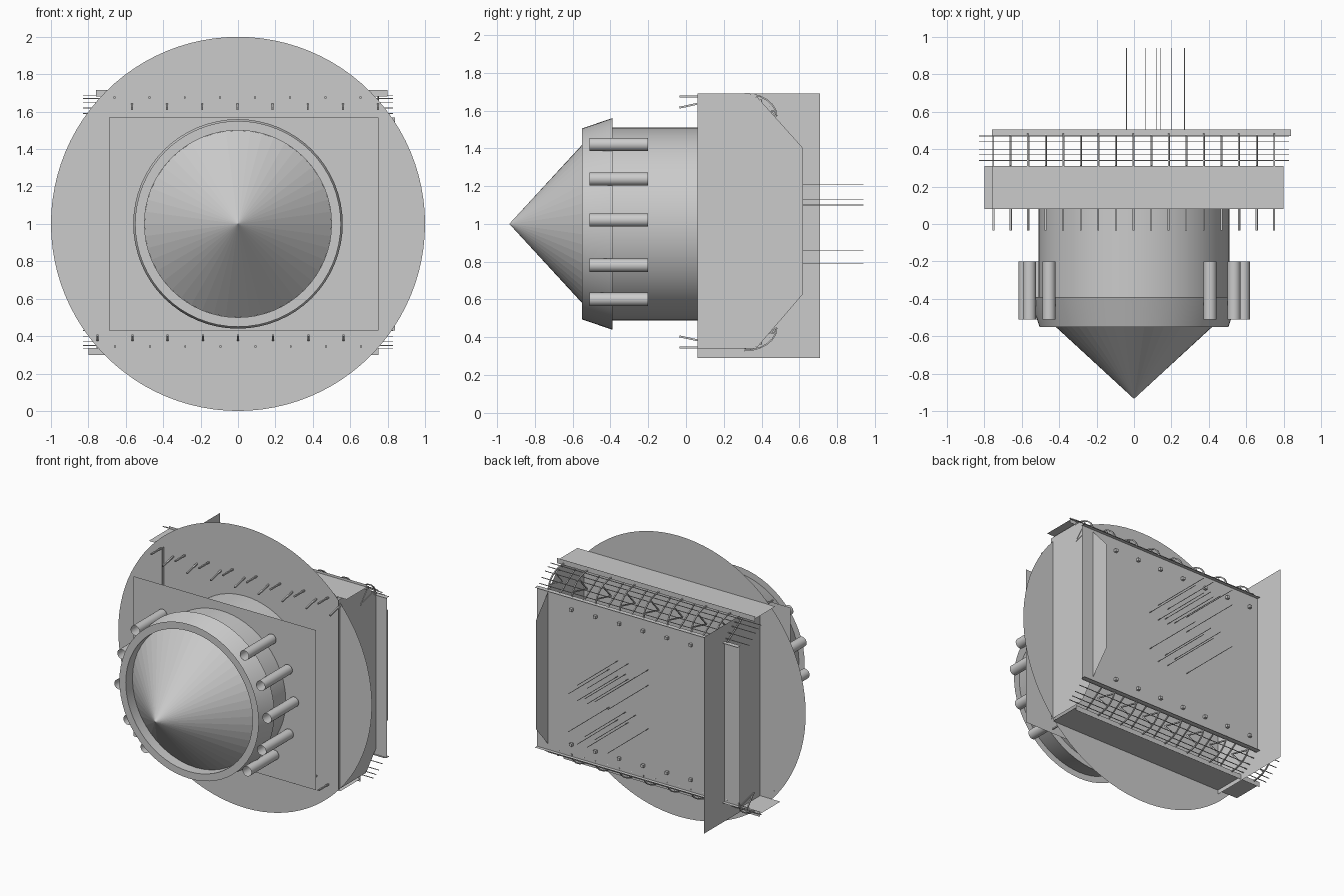
import bpy, bmesh, math
from mathutils import Vector

if "Cube" in bpy.data.objects:
    bpy.data.objects.remove(bpy.data.objects["Cube"])

grey = bpy.data.materials.new("plain_grey")
grey.diffuse_color = (0.6, 0.6, 0.6, 1)
grey.use_nodes = True
grey.node_tree.nodes["Principled BSDF"].inputs["Base Color"].default_value = grey.diffuse_color


def add(name, verts, faces, smooth=False):
    me = bpy.data.meshes.new(name)
    me.from_pydata(verts, [], faces)
    me.materials.append(grey)
    ob = bpy.data.objects.new(name, me)
    bpy.context.collection.objects.link(ob)
    if smooth:
        bpy.ops.object.select_all(action='DESELECT')
        ob.select_set(True)
        bpy.context.view_layer.objects.active = ob
        bpy.ops.object.shade_smooth_by_angle(angle=math.radians(30))
    return ob


def sheet(name, corners):
    return add(name, corners, [tuple(range(len(corners)))])


def lathe(name, profile, seg=64, smooth=True, centre=(0, 1)):
    """Spin (radius, y) points around an axis parallel to y."""
    verts, faces = [], []
    for r, y in profile:
        for i in range(seg):
            a = 2 * math.pi * i / seg
            verts.append((centre[0] + r * math.cos(a), y, centre[1] + r * math.sin(a)))
    for k in range(len(profile) - 1):
        for i in range(seg):
            j = (i + 1) % seg
            faces.append((k * seg + i, k * seg + j, (k + 1) * seg + j, (k + 1) * seg + i))
    return add(name, verts, faces, smooth)


def bars(name, paths, r=0.004):
    """Thin square bars following each path, joined in one object."""
    verts, faces = [], []
    for path in paths:
        for a, b in zip(path, path[1:]):
            a, b = Vector(a), Vector(b)
            d = (b - a).normalized()
            u = d.cross(Vector((0, 0, 1)) if abs(d.z) < 0.9 else Vector((1, 0, 0))).normalized() * r
            v = d.cross(u).normalized() * r
            n = len(verts)
            for p in (a, b):
                verts += [p + u + v, p - u + v, p - u - v, p + u - v]
            faces += [(n + i, n + (i + 1) % 4, n + 4 + (i + 1) % 4, n + 4 + i) for i in range(4)]
            faces += [(n + 3, n + 2, n + 1, n), (n + 4, n + 5, n + 6, n + 7)]
    return add(name, [tuple(p) for p in verts], faces)


# Large round backing disc
SEG = 96
sheet("round_disc", [(math.cos(2 * math.pi * i / SEG), 0.08, 1 + math.sin(2 * math.pi * i / SEG))
                     for i in range(SEG)])

# Front and back panels
sheet("front_panel", [(-0.69, -0.19, 0.43), (0.75, -0.19, 0.43), (0.75, -0.19, 1.57), (-0.69, -0.19, 1.57)])
sheet("back_panel", [(-0.76, 0.48, 0.43), (0.84, 0.48, 0.43), (0.84, 0.48, 1.57), (-0.76, 0.48, 1.57)])
for label, z in (("upper", 1.57), ("lower", 0.43)):
    sheet(label + "_back_flange", [(-0.76, 0.47, z), (0.84, 0.47, z), (0.84, 0.505, z), (-0.76, 0.505, z)])

# Side panels: plain rectangle on the left, chamfered on the right
sheet("left_side_panel", [(-0.64, y, z) for y, z in ((0.06, 0.29), (0.71, 0.29), (0.71, 1.69), (0.06, 1.69))])
sheet("right_side_panel", [(0.75, y, z) for y, z in
                           ((0.06, 0.34), (0.37, 0.34), (0.62, 0.63), (0.62, 1.40), (0.36, 1.69), (0.06, 1.69))])

# Upper and lower shelves with their lips
for label, z, x0, x1 in (("upper", 1.70, -0.76, 0.80), ("lower", 0.32, -0.80, 0.75)):
    sheet(label + "_shelf", [(x0, 0.08, z), (x1, 0.08, z), (x1, 0.31, z), (x0, 0.31, z)])
    sheet(label + "_shelf_lip", [(x0, 0.31, z - 0.02), (x1, 0.31, z - 0.02),
                                 (x1, 0.31, z + 0.017), (x0, 0.31, z + 0.017)])

# Main drum, flared collar, front ring and nose cone
lathe("drum", [(0.51, 0.08), (0.51, -0.39)])
lathe("collar", [(0.51, -0.39), (0.56, -0.39), (0.505, -0.55)])
lathe("front_ring", [(0.55, -0.55), (0.50, -0.55), (0.50, -0.47)])
N = 48
add("nose_cone", [(0.5 * math.cos(2 * math.pi * i / N), -0.475, 1 + 0.5 * math.sin(2 * math.pi * i / N))
                  for i in range(N)] + [(0, -0.935, 1)],
    [(i, (i + 1) % N, N) for i in range(N)])

# Open tubes around the collar
for side, angles in (("right", (46, 24, 2, -22, -43)), ("left", (141, 163, 185, 209, 230))):
    for i, a in enumerate(angles):
        a = math.radians(a)
        lathe(f"{side}_tube_{i + 1}", [(0.035, -0.51), (0.035, -0.20)], 20, True,
              (0.585 * math.cos(a), 1 + 0.585 * math.sin(a)))

# Prongs, curved ribs and long wires, mirrored about mid height
for label, s, x0 in (("upper", 1, -0.567), ("lower", -1, -0.752)):
    def zz(z):
        return 1.01 + s * (z - 1.01)
    prongs, ribs = [], []
    for i in range(8):
        x = x0 + i * 0.188
        prongs.append([(x, 0.08, zz(1.64)), (x, -0.035, zz(1.615))])
        prongs.append([(x - 0.094 * s, 0.08, zz(1.675)), (x - 0.094 * s, -0.035, zz(1.675))])
        arc = []
        for k in range(7):
            t = math.radians(15 * k)
            arc.append((x, 0.31 + 0.17 * math.sin(t), zz(1.57 + 0.12 * math.cos(t))))
        ribs.append(arc)
        # Bracing under each rib
        ribs.append([(x, 0.31, zz(1.56)), (x, 0.40, zz(1.66))])
        ribs.append([(x, 0.31, zz(1.56)), (x, 0.47, zz(1.60))])
        ribs.append([(x - 0.094 * s, 0.31, zz(1.68)), (x - 0.094 * s, 0.48, zz(1.57))])
    bars(label + "_prongs", prongs, 0.005)
    bars(label + "_ribs", ribs, 0.004)
    bars(label + "_long_wires", [[(-0.83, y, zz(z)), (0.83, y, zz(z))] for y, z in
                                 ((0.34, 1.685), (0.37, 1.67), (0.40, 1.65), (0.44, 1.62), (0.47, 1.59))], 0.002)

# Thin rods standing out of the back panel
xs = (-0.04, 0.06, 0.12, 0.14, 0.20, 0.27)
zs = (0.79, 0.86, 1.10, 1.13, 1.21)
bars("back_rods", [[(x, 0.48, z), (x, 0.94, z)] for i, x in enumerate(xs) for j, z in enumerate(zs)
                   if (i + j) % 2 == 0], 0.0015)

# Small studs near the panel edges
bars("back_studs", [[(-0.567 + i * 0.188, 0.48, z), (-0.567 + i * 0.188, 0.50, z)]
                    for i in range(7) for z in (0.52, 1.48)], 0.01)
